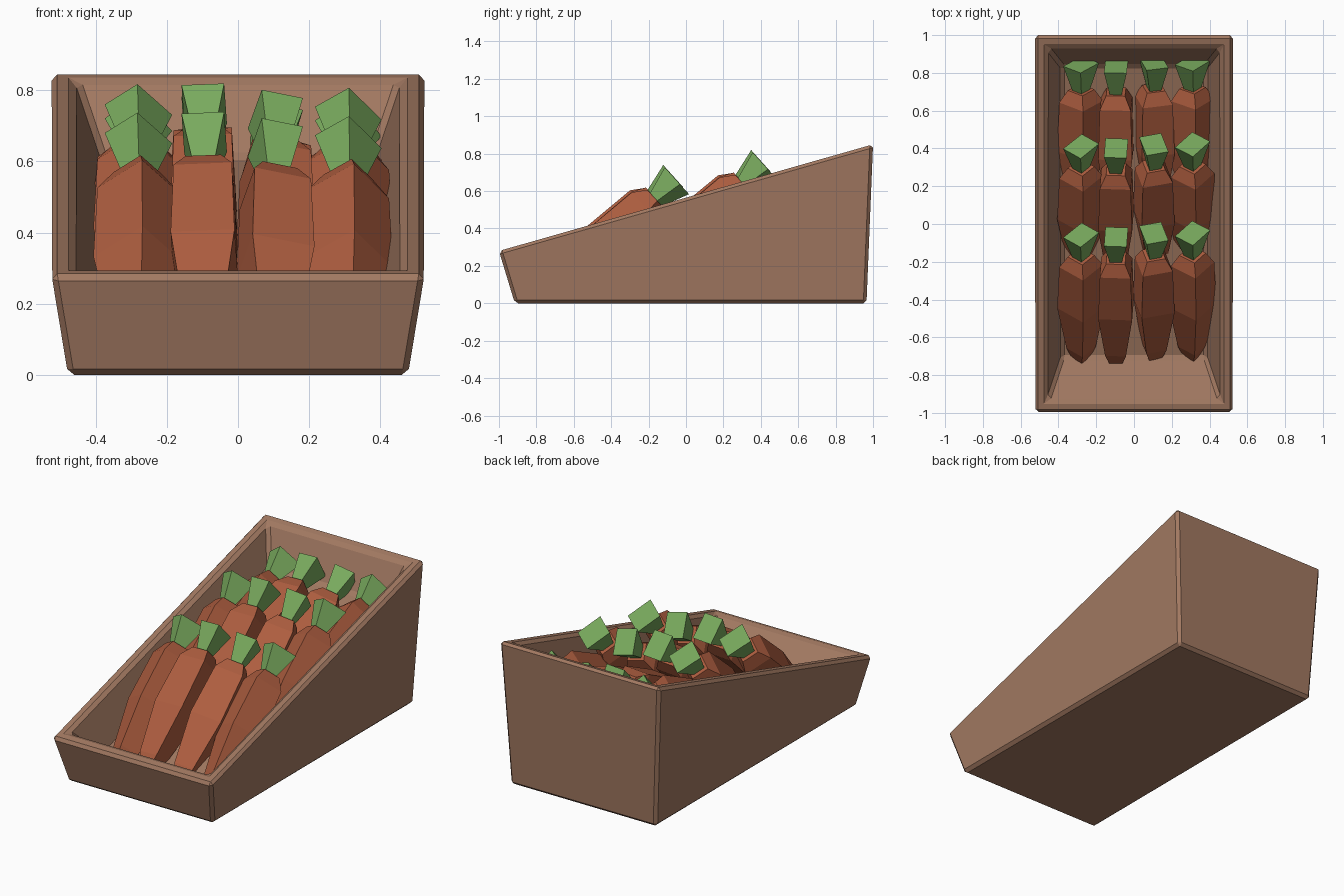
import bpy, bmesh
from math import radians
from mathutils import Matrix, Vector

if "Cube" in bpy.data.objects:
    bpy.data.objects.remove(bpy.data.objects["Cube"])


def material(name, rgb):
    m = bpy.data.materials.new(name)
    m.diffuse_color = (*rgb, 1)
    m.use_nodes = True
    m.node_tree.nodes["Principled BSDF"].inputs["Base Color"].default_value = m.diffuse_color
    return m


WOOD = material("wood", (0.36, 0.19, 0.12))
ORANGE = material("carrot_orange", (0.42, 0.11, 0.05))
GREEN = material("leaf_green", (0.19, 0.40, 0.11))


def skin_rings(name, rings, mat, cap_start=True):
    """Join rings of equal point count with quads and cap the ends."""
    bm = bmesh.new()
    loops = [[bm.verts.new(p) for p in ring] for ring in rings]
    n = len(loops[0])
    for a, b in zip(loops, loops[1:]):
        for i in range(n):
            j = (i + 1) % n
            bm.faces.new((a[i], a[j], b[j], b[i]))
    bm.faces.new(loops[0])
    bm.faces.new(loops[-1])
    bmesh.ops.recalc_face_normals(bm, faces=bm.faces)
    mesh = bpy.data.meshes.new(name)
    bm.to_mesh(mesh)
    bm.free()
    mesh.materials.append(mat)
    ob = bpy.data.objects.new(name, mesh)
    bpy.context.collection.objects.link(ob)
    return ob


# Sloped crate: bottom, outer rim, inner rim, sunken floor
def tray_ring(hx, y0, z0, y1, z1):
    return [(-hx, y0, z0), (hx, y0, z0), (hx, y1, z1), (-hx, y1, z1)]


crate = skin_rings("crate", [
    tray_ring(0.478, -0.915, 0.0, 0.965, 0.0),
    tray_ring(0.525, -1.0, 0.28, 1.0, 0.85),
    tray_ring(0.46, -0.935, 0.298, 0.935, 0.831),
    tray_ring(0.385, -0.71, 0.09, 0.84, 0.61),
], WOOD)
bevel = crate.modifiers.new("edge_chamfer", 'BEVEL')
bevel.width = 0.017
bevel.segments = 1
bevel.limit_method = 'ANGLE'


# Four-sided cross-section across the local y axis
def section(y, hx, hz):
    return [(-hx, y, -hz), (hx, y, -hz), (hx, y, hz), (-hx, y, hz)]


# Profiles along the axis, origin at the crown: (distance, half width, half depth)
CARROT = [(-0.72, 0.035, 0.035), (-0.65, 0.055, 0.055), (-0.36, 0.09, 0.09),
          (-0.07, 0.082, 0.082), (0.0, 0.05, 0.05)]
LEAF = [(-0.02, 0.028, 0.03), (0.15, 0.06, 0.076)]

# Rows: crown y, crown z, pitch.  Columns: x, y shift, z shift, roll
ROWS = [(-0.17, 0.58, 42), (0.30, 0.66, 42), (0.71, 0.65, 27)]
COLUMNS = [(-0.28, 0.0, -0.015, -40), (-0.095, -0.01, 0.0, -3),
           (0.105, 0.01, -0.025, 15), (0.31, 0.01, -0.025, -37)]

for r, (y, z, pitch) in enumerate(ROWS, 1):
    for c, (x, dy, dz, roll) in enumerate(COLUMNS, 1):
        place = (Matrix.Translation(Vector((x, y + dy, z + dz)))
                 @ Matrix.Rotation(radians(pitch), 4, 'X')
                 @ Matrix.Rotation(radians(roll), 4, 'Y'))
        for part, profile, mat in (("carrot", CARROT, ORANGE), ("carrot_leaf", LEAF, GREEN)):
            ob = skin_rings(f"{part}_{r}_{c}", [section(*p) for p in profile], mat)
            ob.matrix_world = place
